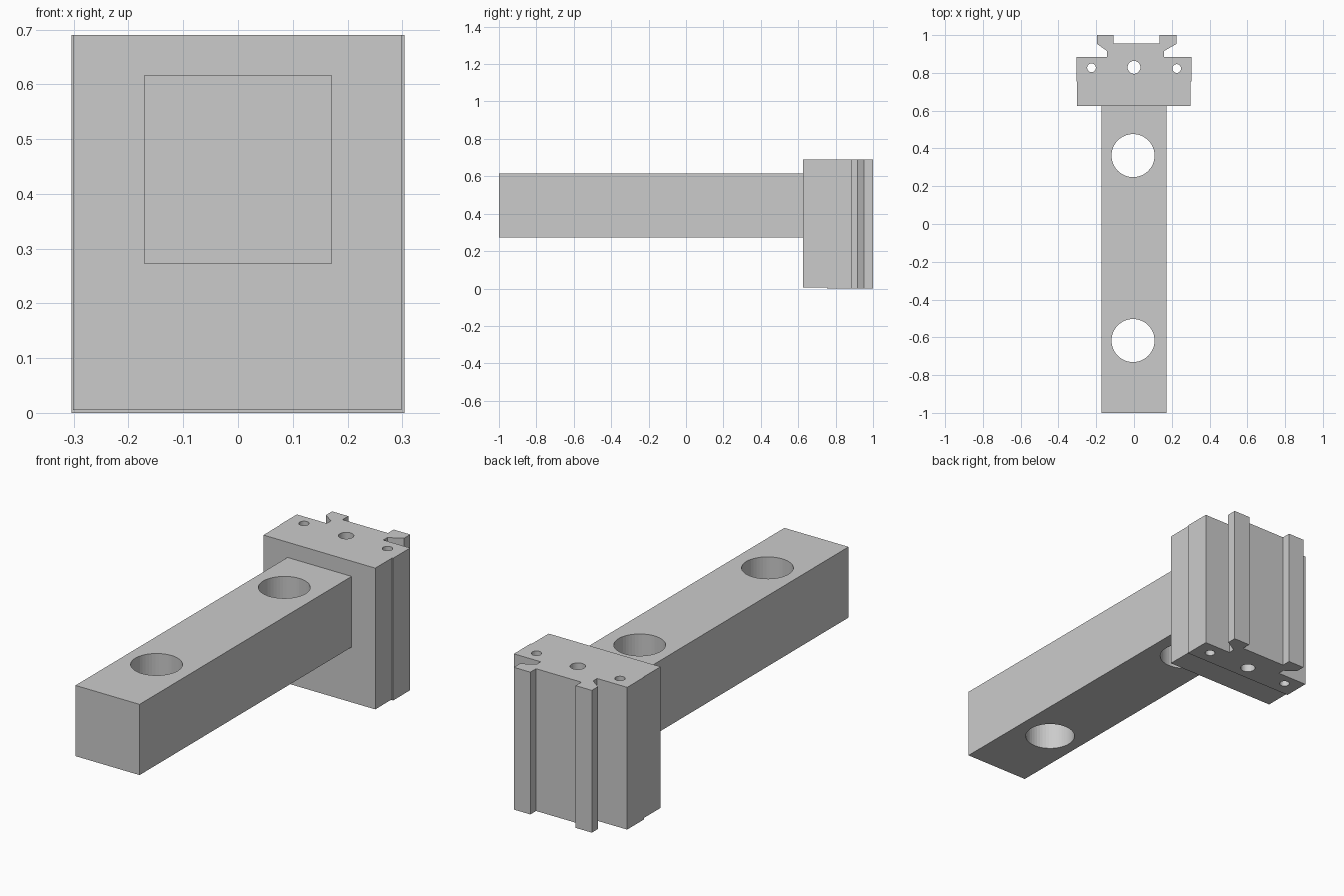
import bpy, bmesh

if "Cube" in bpy.data.objects:
    bpy.data.objects.remove(bpy.data.objects["Cube"])


def prism(name, profile, z0, z1):
    """Extrude an XY outline from z0 to z1."""
    bm = bmesh.new()
    face = bm.faces.new([bm.verts.new((x, y, z0)) for x, y in profile])
    res = bmesh.ops.extrude_face_region(bm, geom=[face])
    top = [v for v in res["geom"] if isinstance(v, bmesh.types.BMVert)]
    bmesh.ops.translate(bm, verts=top, vec=(0, 0, z1 - z0))
    bmesh.ops.recalc_face_normals(bm, faces=bm.faces)
    mesh = bpy.data.meshes.new(name)
    bm.to_mesh(mesh)
    bm.free()
    obj = bpy.data.objects.new(name, mesh)
    bpy.context.collection.objects.link(obj)
    return obj


def box(name, x0, x1, y0, y1, z0, z1):
    return prism(name, [(x0, y0), (x1, y0), (x1, y1), (x0, y1)], z0, z1)


def drill(obj, holes):
    """Cut vertical through holes given as (x, y, radius)."""
    for x, y, r in holes:
        bpy.ops.mesh.primitive_cylinder_add(vertices=48, radius=r, depth=2, location=(x, y, 0.4))
        cutter = bpy.context.object
        cutter.hide_render = True
        mod = obj.modifiers.new("hole", "BOOLEAN")
        mod.operation = "DIFFERENCE"
        mod.solver = "EXACT"
        mod.object = cutter
        bpy.context.view_layer.objects.active = obj
        bpy.ops.object.modifier_apply(modifier=mod.name)
        bpy.data.objects.remove(cutter)


TOP = 0.69

# Long square bar with two large holes
bar = box("bar", -0.172, 0.172, -1.0, 0.625, 0.273, 0.616)
drill(bar, [(-0.005, 0.362, 0.114), (-0.005, -0.617, 0.114)])

# Front plate of the head, a hair smaller than the rear block
box("head_front_plate", -0.301, 0.299, 0.625, 0.755, 0.005, TOP)

# Rear block with two hooked rails
rear = prism("head_rear_block", [
    (-0.304, 0.755), (0.304, 0.755), (0.304, 0.885),
    (0.160, 0.885), (0.160, 0.916), (0.224, 0.953), (0.224, 1.0),
    (0.135, 1.0), (0.135, 0.956), (-0.108, 0.956), (-0.108, 1.0),
    (-0.195, 1.0), (-0.195, 0.953), (-0.143, 0.916), (-0.143, 0.885),
    (-0.304, 0.885)], 0.0, TOP)
drill(rear, [(-0.225, 0.827, 0.023), (0.0, 0.829, 0.034), (0.226, 0.823, 0.023)])
